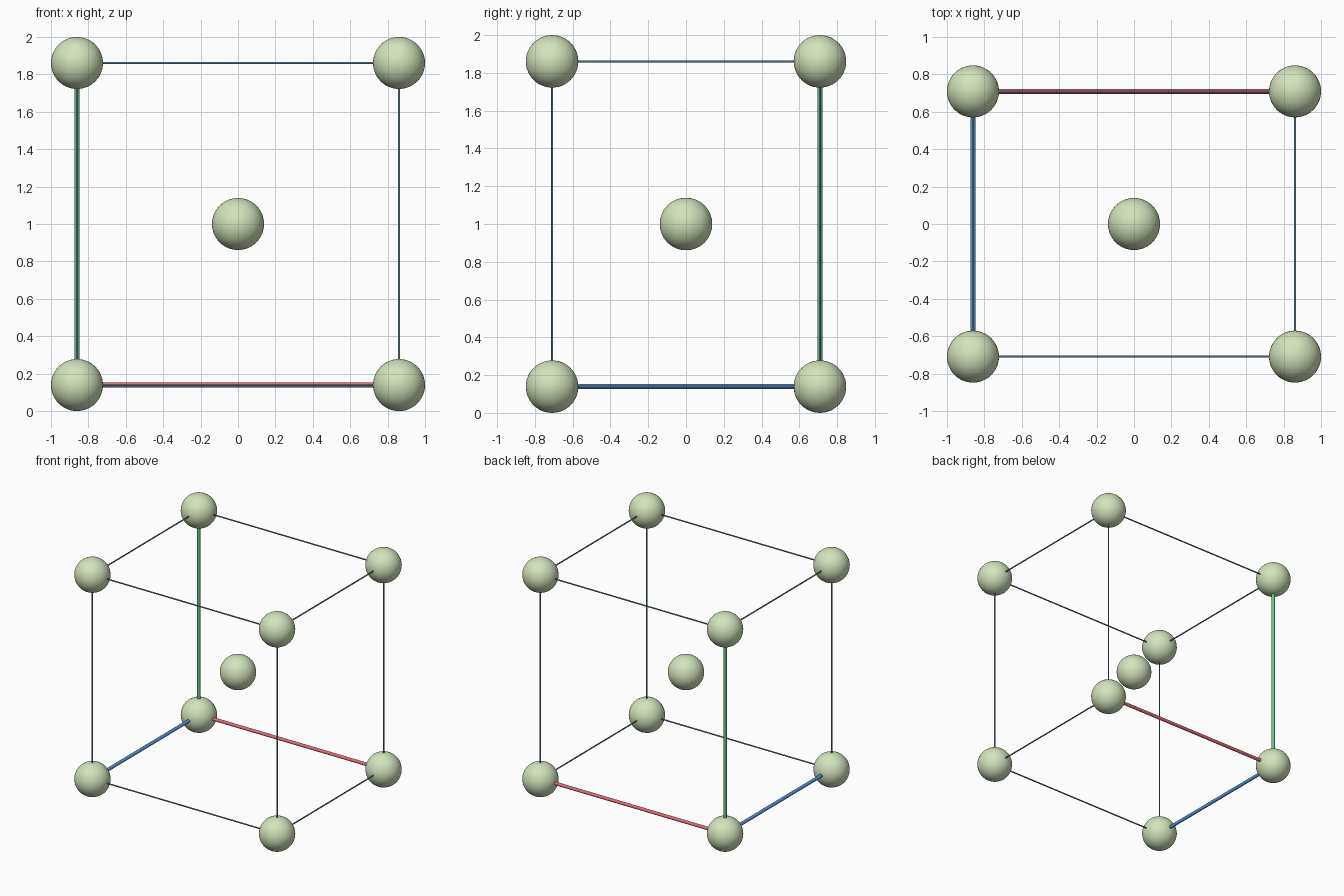
import bpy
from mathutils import Vector

if "Cube" in bpy.data.objects:
    bpy.data.objects.remove(bpy.data.objects["Cube"])

HX, HY, R = 0.861, 0.709, 0.139      # cell half sizes and ball radius
Z0, Z1 = R, 2 - R
ROD, WIRE = 0.0135, 0.0055


def srgb(r, g, b):
    f = lambda c: c / 12.92 if c <= 0.04045 else ((c + 0.055) / 1.055) ** 2.4
    return (f(r / 255), f(g / 255), f(b / 255), 1)


def material(name, *rgb):
    m = bpy.data.materials.new(name)
    m.diffuse_color = srgb(*rgb)
    m.use_nodes = True
    m.node_tree.nodes["Principled BSDF"].inputs["Base Color"].default_value = m.diffuse_color
    return m


sage = material("sage green", 211, 228, 188)
red = material("red", 236, 108, 116)
green = material("green", 106, 194, 134)
blue = material("blue", 86, 152, 226)
slate = material("slate blue", 100, 138, 165)


def finish(name, mat):
    ob = bpy.context.object
    ob.name = name
    ob.data.materials.append(mat)
    bpy.ops.object.shade_smooth_by_angle()


def ball(name, p):
    bpy.ops.mesh.primitive_uv_sphere_add(segments=48, ring_count=24, radius=R, location=p)
    finish(name, sage)


def bar(name, a, b, r, mat):
    a, b = Vector(a), Vector(b)
    bpy.ops.mesh.primitive_cylinder_add(
        vertices=16, radius=r, depth=(b - a).length, location=(a + b) / 2,
        rotation=(b - a).to_track_quat('Z', 'Y').to_euler())
    finish(name, mat)


# corner balls and the centre ball
for x in (-HX, HX):
    for y in (-HY, HY):
        for z in (Z0, Z1):
            ball("corner_ball", (x, y, z))
ball("centre_ball", (0, 0, 1))

# cell edges: the three meeting at the back left bottom corner are coloured rods
def edge(name, a, b, special, mat):
    if special:
        bar(name + "_axis_rod", a, b, ROD, mat)
    else:
        bar(name + "_edge_wire", a, b, WIRE, slate)


for y in (-HY, HY):
    for z in (Z0, Z1):
        edge("width", (-HX, y, z), (HX, y, z), y > 0 and z == Z0, red)
for x in (-HX, HX):
    for z in (Z0, Z1):
        edge("depth", (x, -HY, z), (x, HY, z), x < 0 and z == Z0, blue)
    for y in (-HY, HY):
        edge("upright", (x, y, Z0), (x, y, Z1), x < 0 and y > 0, green)
